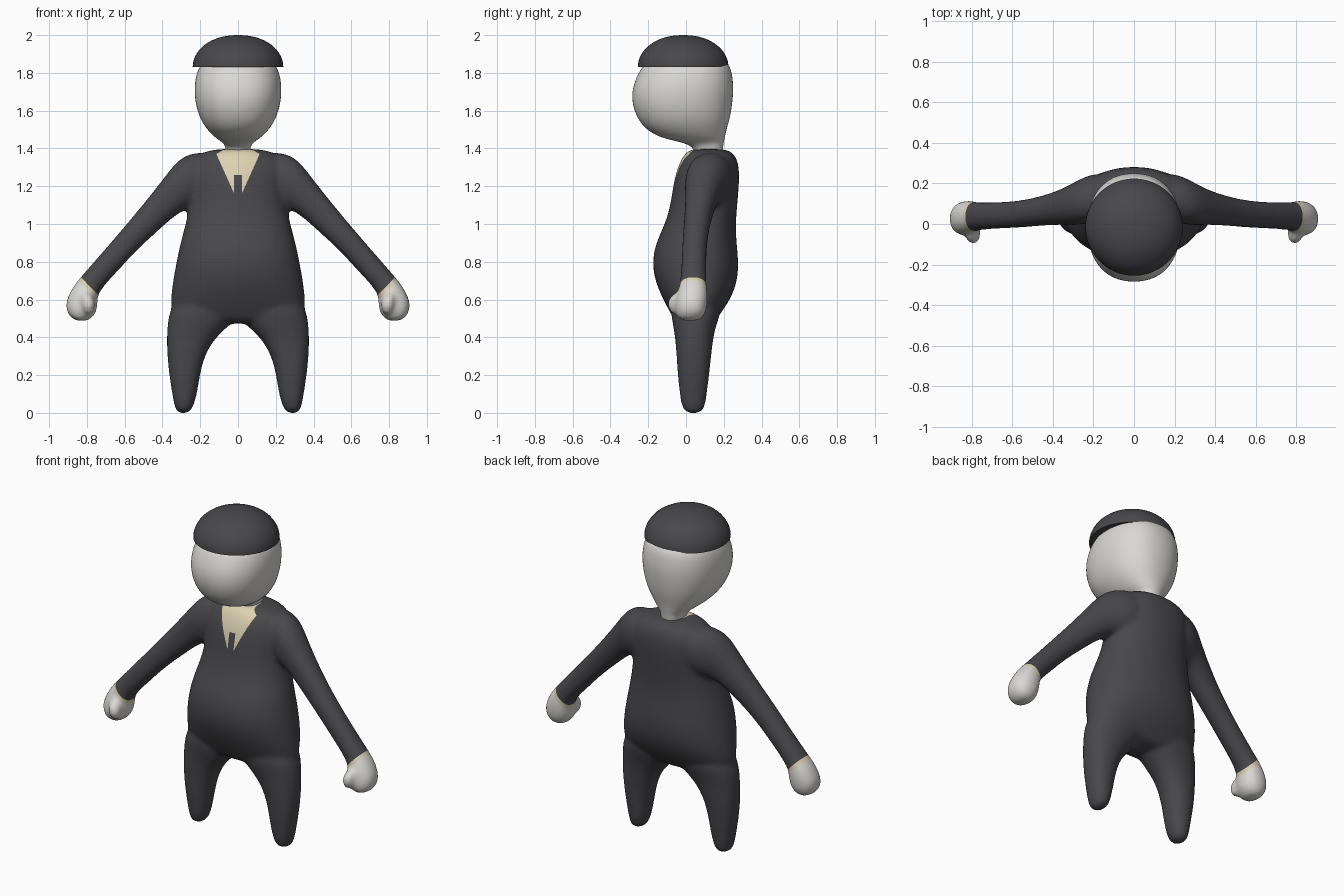
import bpy, bmesh, math
from mathutils import Vector

cube = bpy.data.objects.get("Cube")
if cube:
    bpy.data.objects.remove(cube)


def material(name, colour):
    mat = bpy.data.materials.new(name)
    mat.use_nodes = True
    mat.diffuse_color = (*colour, 1)
    mat.node_tree.nodes["Principled BSDF"].inputs["Base Color"].default_value = (*colour, 1)
    return mat


suit = material("charcoal suit", (0.065, 0.063, 0.07))
skin = material("pale skin", (0.7, 0.69, 0.66))
cream = material("cream shirt", (0.72, 0.64, 0.45))


def loft(bm, rows, sides=16, power=2.2, side=1):
    """Skin closed rings; each row is outer x, z, inner x, z, front y, back y."""
    rings = []
    for ox, oz, ix, iz, front, back in rows:
        mid = Vector(((ox + ix) / 2, (front + back) / 2, (oz + iz) / 2))
        across = Vector(((ox - ix) / 2, 0, (oz - iz) / 2))
        depth = Vector((0, (back - front) / 2, 0))
        ring = []
        for i in range(sides):
            a = math.tau * i / sides
            c, s = math.cos(a), math.sin(a)
            p = (mid + across * math.copysign(abs(c) ** (2 / power), c)
                 + depth * math.copysign(abs(s) ** (2 / power), s))
            p.x *= side
            ring.append(bm.verts.new(p))
        rings.append(ring)
    faces = [bm.faces.new(rings[0]), bm.faces.new(rings[-1])]
    for low, high in zip(rings, rings[1:]):
        for i in range(sides):
            j = (i + 1) % sides
            faces.append(bm.faces.new((low[i], low[j], high[j], high[i])))
    bmesh.ops.recalc_face_normals(bm, faces=faces)


def upright(rows):
    """Turn z, half width, front y, back y into symmetric loft rows."""
    return [(x, z, -x, z, front, back) for z, x, front, back in rows]


def finish(name, bm, mats):
    mesh = bpy.data.meshes.new(name)
    bm.to_mesh(mesh)
    bm.free()
    for m in mats:
        mesh.materials.append(m)
    ob = bpy.data.objects.new(name, mesh)
    bpy.context.collection.objects.link(ob)
    return ob


def smooth(ob):
    bpy.ops.object.select_all(action='DESELECT')
    ob.select_set(True)
    bpy.context.view_layer.objects.active = ob
    bpy.ops.object.shade_smooth_by_angle(angle=math.radians(50))


# Body: torso, legs, arms and hands as overlapping lofts
bm = bmesh.new()
loft(bm, upright([
    (0.47, 0.30, -0.05, 0.15),
    (0.52, 0.362, -0.08, 0.18),
    (0.60, 0.365, -0.125, 0.24),
    (0.70, 0.352, -0.17, 0.278),
    (0.80, 0.333, -0.185, 0.284),
    (0.90, 0.312, -0.165, 0.272),
    (1.00, 0.283, -0.115, 0.267),
    (1.10, 0.262, -0.085, 0.275),
    (1.22, 0.262, -0.07, 0.286),
    (1.31, 0.265, -0.045, 0.285),
    (1.37, 0.215, -0.012, 0.262),
    (1.40, 0.13, 0.02, 0.215),
]))

leg = [
    (0.32, -0.004, 0.26, -0.004, 0.0, 0.08),
    (0.338, 0.03, 0.235, 0.03, -0.025, 0.103),
    (0.35, 0.10, 0.215, 0.10, -0.035, 0.112),
    (0.366, 0.20, 0.2, 0.20, -0.046, 0.125),
    (0.377, 0.30, 0.175, 0.30, -0.052, 0.135),
    (0.38, 0.38, 0.13, 0.38, -0.058, 0.145),
    (0.379, 0.44, 0.07, 0.44, -0.066, 0.155),
    (0.372, 0.52, 0.0, 0.50, -0.08, 0.18),
    (0.34, 0.60, 0.0, 0.58, -0.09, 0.2),
]
arm = [
    (0.12, 1.38, 0.14, 1.12, 0.03, 0.26),
    (0.23, 1.385, 0.22, 1.09, 0.0, 0.245),
    (0.315, 1.35, 0.265, 1.08, -0.01, 0.21),
    (0.385, 1.255, 0.325, 1.05, -0.005, 0.172),
    (0.50, 1.11, 0.425, 0.96, -0.01, 0.136),
    (0.60, 0.99, 0.53, 0.865, -0.02, 0.115),
    (0.72, 0.85, 0.65, 0.735, -0.025, 0.108),
    (0.83, 0.725, 0.742, 0.635, -0.032, 0.108),
    (0.875, 0.67, 0.742, 0.59, -0.05, 0.118),
    (0.917, 0.59, 0.743, 0.54, -0.06, 0.115),
    (0.91, 0.53, 0.77, 0.50, -0.055, 0.1),
    (0.87, 0.488, 0.81, 0.483, -0.03, 0.07),
]
thumb = [
    (0.82, 0.65, 0.77, 0.63, -0.06, 0.0),
    (0.83, 0.61, 0.755, 0.59, -0.10, 0.0),
    (0.83, 0.56, 0.755, 0.55, -0.10, 0.0),
    (0.81, 0.52, 0.775, 0.515, -0.075, -0.01),
]
for side in (1, -1):
    for part in (leg, arm, thumb):
        loft(bm, part, side=side)
body = finish("body", bm, (suit, skin, cream))

# Fuse the lofts into one soft skin
mod = body.modifiers.new("round", 'SUBSURF')
mod.levels = 2
mod = body.modifiers.new("fuse", 'REMESH')
mod.mode = 'VOXEL'
mod.voxel_size = 0.013
mod = body.modifiers.new("soften", 'SMOOTH')
mod.factor = 0.5
mod.iterations = 10
bpy.context.view_layer.update()
fused = bpy.data.meshes.new_from_object(body.evaluated_get(bpy.context.evaluated_depsgraph_get()))
body.modifiers.clear()
body.data = fused
fused.materials.clear()
for m in (suit, skin, cream):
    fused.materials.append(m)

bm = bmesh.new()
bm.from_mesh(fused)


def cut(point, normal, inside):
    """Cut clean colour borders through the chosen faces."""
    faces = [f for f in bm.faces if inside(f.calc_center_median())]
    edges = {e for f in faces for e in f.edges}
    verts = {v for f in faces for v in f.verts}
    bmesh.ops.bisect_plane(bm, geom=[*verts, *edges, *faces],
                           plane_co=point, plane_no=normal)


def chest(p):
    return p.z > 1.1 and p.y < 0.12 and abs(p.x) < 0.16


def hand_area(p):
    return abs(p.x) > 0.6


# Borders of shirt, tie and cuffs
wrist, cuff_width = Vector((0.79, 0, 0.675)), 0.02
along = Vector((0.72, 0, -0.69)).normalized()
for side in (1, -1):
    cut((side * 0.02, 0, 1.16), (side, 0, -0.45), chest)
    cut((side * 0.115, 0, 1.37), (side * 0.6, 0, 1), chest)
    cut((side * 0.02, 0, 1.2), (1, 0, 0), chest)
    for step in (0, cuff_width):
        p, n = wrist + along * step, along.copy()
        p.x *= side
        n.x *= side
        cut(p, n, hand_area)
for z in (1.16, 1.26):
    cut((0, 0, z), (0, 0, 1), chest)

for f in bm.faces:
    p = f.calc_center_median()
    x = abs(p.x)
    f.material_index = 0
    if x > 0.6:
        reach = (Vector((x, 0, p.z)) - wrist).dot(along)
        f.material_index = 1 if reach > cuff_width else 2 if reach > 0 else 0
    elif chest(p) and p.z > 1.16:
        in_vee = x < 0.02 + (p.z - 1.16) * 0.45
        below_collar = (x - 0.115) * 0.6 + p.z - 1.37 < 0
        in_tie = x < 0.02 and p.z < 1.26
        if in_vee and below_collar and not in_tie:
            f.material_index = 2
bm.to_mesh(fused)
bm.free()
smooth(body)

# Head and neck
bm = bmesh.new()
loft(bm, upright([
    (1.35, 0.06, 0.05, 0.19),
    (1.41, 0.066, 0.04, 0.197),
    (1.435, 0.085, -0.03, 0.202),
    (1.455, 0.12, -0.135, 0.207),
    (1.50, 0.167, -0.215, 0.217),
    (1.56, 0.205, -0.262, 0.236),
    (1.64, 0.229, -0.29, 0.249),
    (1.72, 0.235, -0.288, 0.256),
    (1.79, 0.225, -0.26, 0.248),
    (1.84, 0.204, -0.23, 0.235),
    (1.89, 0.15, -0.16, 0.18),
]), sides=20, power=2.25)
head = finish("head", bm, (skin,))
mod = head.modifiers.new("round", 'SUBSURF')
mod.levels = mod.render_levels = 2
smooth(head)

# Domed cap with a flat underside
bm = bmesh.new()
dome = []
for i in range(17):
    a = math.radians(89) * i / 16
    r = 0.24 * math.cos(a) ** 0.92
    dome.append((1.83 + 0.17 * math.sin(a), r, -0.015 - r, -0.015 + r))
loft(bm, upright(dome), sides=48, power=2)
smooth(finish("cap", bm, (suit,)))
